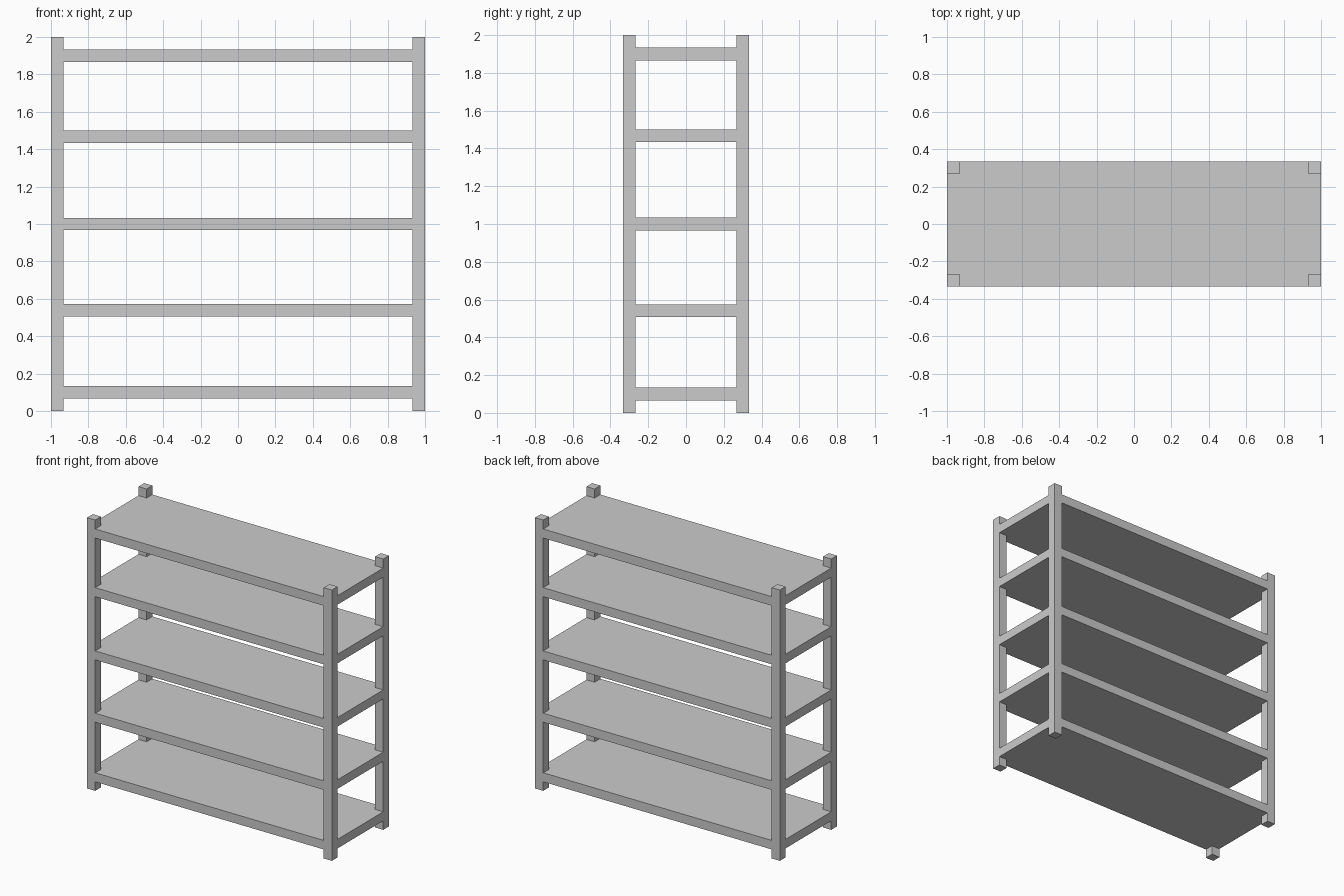
import bpy, bmesh

if "Cube" in bpy.data.objects:
    bpy.data.objects.remove(bpy.data.objects["Cube"])

HX, HY, HEIGHT = 1.0, 0.333, 2.0   # half width, half depth, height
T = 0.0667                         # post width and shelf thickness
SHELF_CENTRES = [0.1, 0.54, 1.0, 1.467, 1.9]


def prism(name, outline, z0, z1):
    """Extrude a flat counter-clockwise outline from z0 up to z1."""
    bm = bmesh.new()
    face = bm.faces.new([bm.verts.new((x, y, z0)) for x, y in outline])
    top = bmesh.ops.extrude_face_region(bm, geom=[face], use_keep_orig=True)
    verts = [g for g in top["geom"] if isinstance(g, bmesh.types.BMVert)]
    bmesh.ops.translate(bm, verts=verts, vec=(0, 0, z1 - z0))
    bmesh.ops.recalc_face_normals(bm, faces=bm.faces)
    mesh = bpy.data.meshes.new(name)
    bm.to_mesh(mesh)
    bm.free()
    obj = bpy.data.objects.new(name, mesh)
    bpy.context.collection.objects.link(obj)
    return obj


# Corner posts
for sx, side in ((-1, "left"), (1, "right")):
    for sy, end in ((-1, "front"), (1, "back")):
        x0, x1 = sorted((sx * HX, sx * (HX - T)))
        y0, y1 = sorted((sy * HY, sy * (HY - T)))
        prism(f"{end}_{side}_post",
              [(x0, y0), (x1, y0), (x1, y1), (x0, y1)], 0, HEIGHT)

# Shelves, notched at the corners to fit flush around the posts
ix, iy = HX - T, HY - T
quarter = [(HX, iy), (ix, iy), (ix, HY)]
outline = (quarter
           + [(-x, y) for x, y in reversed(quarter)]
           + [(-x, -y) for x, y in quarter]
           + [(x, -y) for x, y in reversed(quarter)])
for i, z in enumerate(SHELF_CENTRES, 1):
    prism(f"shelf_{i}", outline, z - T / 2, z + T / 2)
